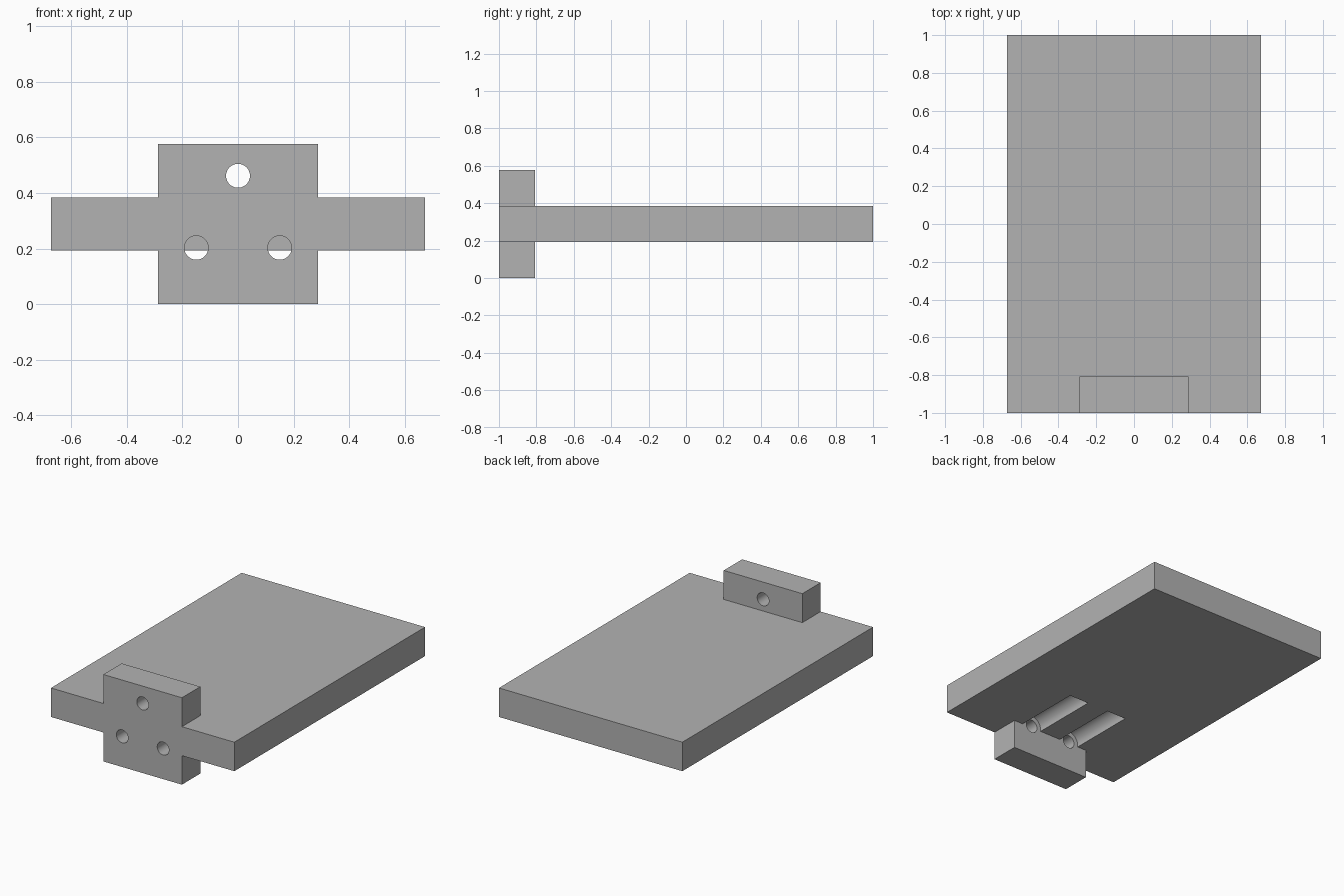
import bpy
import math

default = bpy.data.objects.get("Cube")
if default:
    bpy.data.objects.remove(default, do_unlink=True)

UNIT = 2 / 52          # base dimension step
FRONT = -1.0
BLOCK_BACK = FRONT + 5 * UNIT

grey = bpy.data.materials.new("plain grey")
grey.use_nodes = True
colour = (0.45, 0.45, 0.45, 1)
grey.diffuse_color = colour
grey.node_tree.nodes["Principled BSDF"].inputs["Base Color"].default_value = colour


def box(name, width, y0, y1, z0, z1):
    bpy.ops.mesh.primitive_cube_add(size=1, location=(0, (y0 + y1) / 2, (z0 + z1) / 2))
    obj = bpy.context.object
    obj.name = name
    obj.scale = (width, y1 - y0, z1 - z0)
    bpy.ops.object.transform_apply(location=True, rotation=True, scale=True)
    obj.data.materials.append(grey)
    return obj


def rod(name, x, z, radius, y0, y1):
    bpy.ops.mesh.primitive_cylinder_add(vertices=48, radius=radius, depth=y1 - y0,
                                        location=(x, (y0 + y1) / 2, z),
                                        rotation=(math.pi / 2, 0, 0))
    obj = bpy.context.object
    obj.name = name
    obj.data.materials.append(grey)
    return obj


def combine(target, tool, operation):
    mod = target.modifiers.new(operation.lower(), "BOOLEAN")
    mod.operation = operation
    mod.solver = "EXACT"
    mod.object = tool
    bpy.ops.object.select_all(action="DESELECT")
    bpy.context.view_layer.objects.active = target
    target.select_set(True)
    bpy.ops.object.modifier_apply(modifier=mod.name)
    bpy.data.objects.remove(tool, do_unlink=True)


# Flat plate joined with the upright mounting block
plate = box("mounting_plate", 35 * UNIT, FRONT, 1.0, 5 * UNIT, 10 * UNIT)
block = box("mounting_block", 15 * UNIT, FRONT, BLOCK_BACK, 0, 15 * UNIT)
combine(plate, block, "UNION")

# Round grooves under the plate, behind the block
for x in (-0.15, 0.15):
    combine(plate, rod("groove_cutter", x, 0.203, 0.073, BLOCK_BACK, -0.35), "DIFFERENCE")

# Screw holes through the block
for x, z in ((0, 0.462), (-0.15, 0.203), (0.15, 0.203)):
    combine(plate, rod("hole_cutter", x, z, 0.043, FRONT - 0.1, BLOCK_BACK + 0.03), "DIFFERENCE")

bpy.context.view_layer.objects.active = plate
plate.select_set(True)
bpy.ops.object.shade_smooth_by_angle(angle=math.radians(30))
